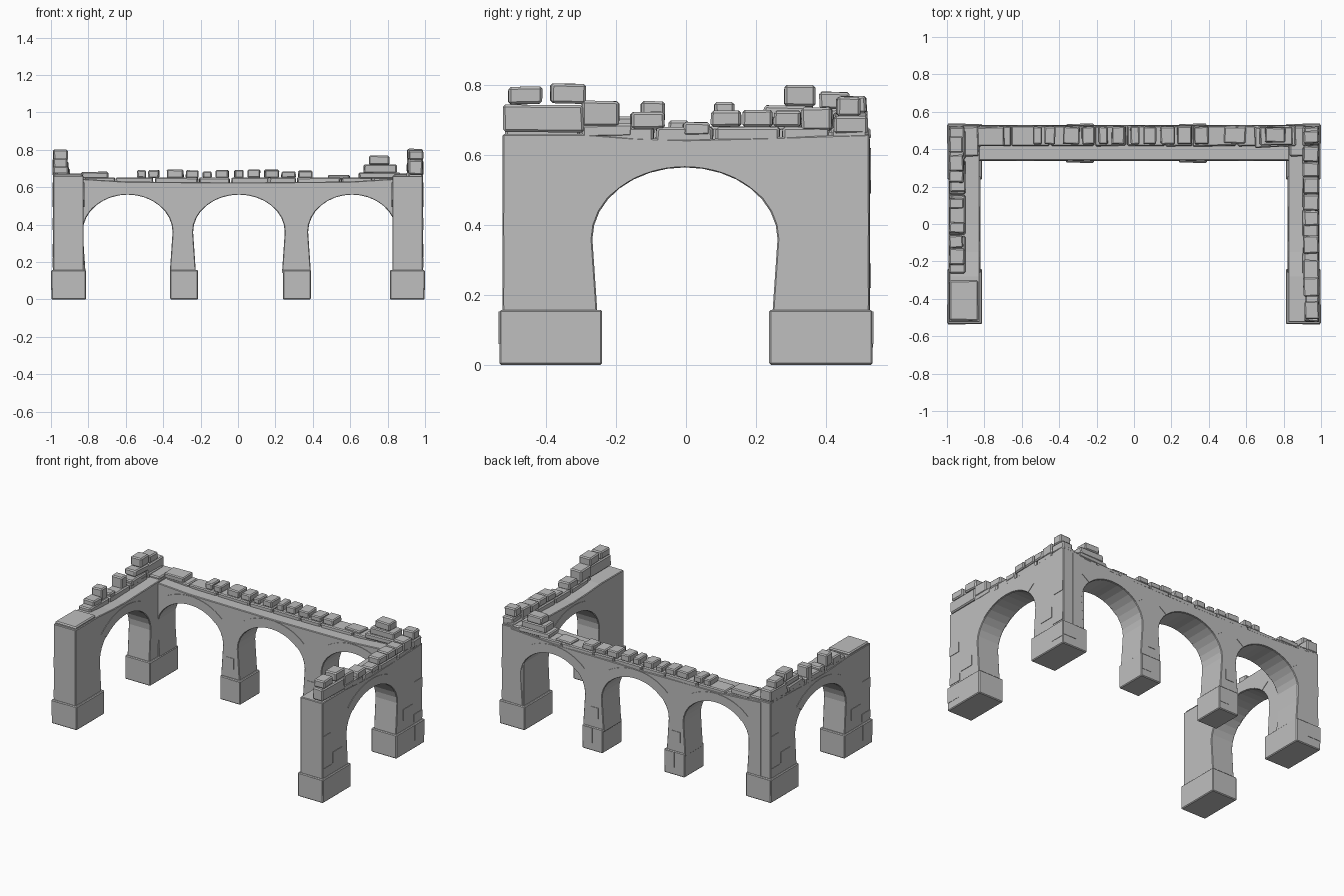
import bpy, bmesh, math, random
from mathutils import Matrix, Vector

cube = bpy.data.objects.get("Cube")
if cube:
    bpy.data.objects.remove(cube, do_unlink=True)
random.seed(4)

stone_grey = bpy.data.materials.new("stone_grey")
stone_grey.use_nodes = True
GREY = (0.52, 0.52, 0.52, 1)
stone_grey.diffuse_color = GREY
bsdf = stone_grey.node_tree.nodes["Principled BSDF"]
bsdf.inputs["Base Color"].default_value = GREY
bsdf.inputs["Roughness"].default_value = 0.9

SPRING = 0.36
FOOT = 0.14


def finish(bm, name, bevel=0.0):
    """Turn a bmesh into a flat shaded object with chipped edges."""
    bmesh.ops.recalc_face_normals(bm, faces=bm.faces)
    mesh = bpy.data.meshes.new(name)
    bm.to_mesh(mesh)
    bm.free()
    obj = bpy.data.objects.new(name, mesh)
    bpy.context.collection.objects.link(obj)
    mesh.materials.append(stone_grey)
    if bevel:
        mod = obj.modifiers.new("worn_edges", "BEVEL")
        mod.width = bevel
        mod.segments = 1
        mod.limit_method = "ANGLE"
        mod.angle_limit = math.radians(50)
    return obj


def place(axis, along, depth, z):
    return Vector((along, depth, z)) if axis == "x" else Vector((depth, along, z))


def extrude_profile(bm, axis, points, d0, d1):
    """Extrude an (along, height) outline between two depths."""
    face = bm.faces.new([bm.verts.new(place(axis, u, d0, z)) for u, z in points])
    new = bmesh.ops.extrude_face_region(bm, geom=[face])["geom"]
    verts = [v for v in new if isinstance(v, bmesh.types.BMVert)]
    bmesh.ops.translate(bm, verts=verts, vec=place(axis, 0, d1 - d0, 0))


def arc(centre, half, rise, start=180, end=0, steps=16):
    result = []
    for i in range(steps + 1):
        a = math.radians(start + (end - start) * i / steps)
        result.append((centre + half * math.cos(a), SPRING + rise * math.sin(a)))
    return result


def arcade(name, axis, ends, arches, top, d0, d1):
    """Wall pierced by arches, with raised arch rings on both faces."""
    outline = [(ends[0], FOOT)]
    for centre, half, rise in arches:
        reveal = half - 0.015
        outline.append((centre - reveal, FOOT))
        outline += arc(centre, half, rise)
        outline.append((centre + reveal, FOOT))
    outline.append((ends[1], FOOT))
    outline += reversed(top)
    bm = bmesh.new()
    extrude_profile(bm, axis, outline, d0, d1)
    finish(bm, name, 0.004)

    bm = bmesh.new()
    for centre, half, rise in arches:
        band = arc(centre, half + 0.002, rise + 0.002, 140, 40)
        band += arc(centre, half + 0.07, rise + 0.06, 40, 140)
        extrude_profile(bm, axis, band, d0 - 0.003, d1 + 0.003)
    finish(bm, name + "_arch_rings")


def add_stone(bm, x, y, z, wobble=3.0):
    """One roughly squared block, given as ranges on each axis."""
    size = [b - a for a, b in (x, y, z)]
    middle = [(a + b) / 2 for a, b in (x, y, z)]
    turn = Matrix.Rotation(math.radians(random.uniform(-wobble, wobble)), 4, "Z")
    tilt = Matrix.Rotation(math.radians(random.uniform(-wobble, wobble) / 2), 4, "X")
    new = bmesh.ops.create_cube(bm, size=1)["verts"]
    for v in new:
        for i in range(3):
            v.co[i] *= size[i] * random.uniform(0.93, 1.0)
    bmesh.ops.transform(bm, matrix=Matrix.Translation(middle) @ turn @ tilt, verts=new)


def add_box(bm, x, y, z):
    new = bmesh.ops.create_cube(bm, size=1)["verts"]
    for v in new:
        v.co = [(a + b) / 2 + c * (b - a) for c, (a, b) in zip(v.co, (x, y, z))]


# Three arch back wall
arcade("back_wall", "x", (-0.92, 0.92),
       [(-0.59, 0.24, 0.2), (0.005, 0.245, 0.2), (0.61, 0.235, 0.2)],
       [(-0.92, 0.65), (-0.6, 0.63), (0, 0.625), (0.6, 0.63), (0.92, 0.65)],
       0.34, 0.527)

# Single arch side walls
SIDE_TOP = [(-0.525, 0.66), (-0.28, 0.66), (-0.15, 0.65), (0, 0.645),
            (0.2, 0.65), (0.525, 0.66)]
for side, name in ((-1, "right_wall"), (1, "left_wall")):
    d0, d1 = sorted((side * 0.825, side * 0.988))
    arcade(name, "y", (-0.525, 0.525), [(-0.003, 0.265, 0.205)], SIDE_TOP, d0, d1)

# Wider plinths under every pier
bm = bmesh.new()
for side in (-1, 1):
    x = sorted((side * 0.812, side * 0.998))
    add_box(bm, x, (-0.534, -0.24), (0, 0.157))
    add_box(bm, x, (0.238, 0.534), (0, 0.157))
for centre in (-0.288, 0.315):
    add_box(bm, (centre - 0.075, centre + 0.075), (0.328, 0.534), (0, 0.157))
finish(bm, "pier_plinths", 0.005)

# Dressed facing stones, barely proud of the walls
bm = bmesh.new()
for side in (-1, 1):
    outer = sorted((side * 0.97, side * 0.991))
    outer_base = sorted((side * 0.98, side * 1.0))
    for end in (-1, 1):
        def span(a, b):
            return sorted((end * a, end * b))
        add_box(bm, outer, span(0.43, 0.523), (0.17, 0.22))
        add_box(bm, outer, span(0.44, 0.523), (0.37, 0.435))
        add_box(bm, outer, span(0.32, 0.42), (0.225, 0.295))
        add_box(bm, outer_base, span(0.43, 0.53), (0.05, 0.152))
        face = span(0.515, 0.5365)
        add_box(bm, sorted((side * 0.9, side * 0.995)), face, (0.06, 0.152))
for centre in (-0.288, 0.315):
    add_box(bm, (centre, centre + 0.07), (0.326, 0.536), (0.05, 0.15))
    add_box(bm, (centre - 0.04, centre + 0.02), (0.337, 0.53), (0.22, 0.29))
finish(bm, "facing_stones")

# Back wall coping: thin bed slabs, then a row of small blocks
bm = bmesh.new()
x = -0.82
while x < 0.8:
    width = random.uniform(0.14, 0.24)
    add_stone(bm, (x, min(x + width, 0.86)), (0.415, 0.526), (0.615, 0.652), 1)
    x += width
for x0, x1 in ((-0.54, -0.49), (-0.48, -0.42), (-0.38, -0.29), (-0.28, -0.21),
               (-0.19, -0.14), (-0.12, -0.05), (-0.02, 0.03), (0.05, 0.12),
               (0.14, 0.22), (0.23, 0.31), (0.32, 0.4)):
    add_stone(bm, (x0, x1), (0.425, 0.522), (0.648, random.uniform(0.68, 0.695)))
add_stone(bm, (-0.84, -0.69), (0.415, 0.522), (0.645, 0.682))
add_stone(bm, (0.48, 0.6), (0.43, 0.52), (0.64, 0.665))
add_stone(bm, (0.64, 0.87), (0.41, 0.525), (0.645, 0.68))
add_stone(bm, (0.67, 0.85), (0.42, 0.522), (0.675, 0.722))
add_stone(bm, (0.7, 0.81), (0.435, 0.518), (0.72, 0.77))
finish(bm, "back_wall_coping", 0.006)

# Side wall rubble: (start, end, bottom, top) along each wall
LEFT_STONES = [
    (-0.525, -0.29, 0.665, 0.745), (-0.51, -0.41, 0.745, 0.797),
    (-0.39, -0.285, 0.747, 0.806), (-0.3, -0.19, 0.68, 0.757),
    (-0.3, -0.15, 0.65, 0.69), (-0.16, -0.06, 0.675, 0.725),
    (-0.01, 0.07, 0.655, 0.695), (0.07, 0.16, 0.68, 0.728),
    (0.16, 0.25, 0.68, 0.73), (0.25, 0.33, 0.68, 0.728),
    (0.33, 0.42, 0.67, 0.738), (0.42, 0.52, 0.66, 0.712),
    (0.43, 0.5, 0.71, 0.768)]
RIGHT_STONES = [
    (-0.22, -0.13, 0.66, 0.712), (-0.13, -0.06, 0.675, 0.755),
    (-0.05, 0.01, 0.66, 0.7), (0.08, 0.14, 0.66, 0.755),
    (0.17, 0.34, 0.66, 0.7), (0.22, 0.37, 0.7, 0.742),
    (0.28, 0.37, 0.74, 0.802), (0.34, 0.52, 0.66, 0.735),
    (0.38, 0.47, 0.73, 0.782)]
for side, name, blocks in ((1, "left_wall_rubble", LEFT_STONES),
                           (-1, "right_wall_rubble", RIGHT_STONES)):
    bm = bmesh.new()
    y = -0.27
    while y < 0.5:
        length = random.uniform(0.14, 0.22)
        x = sorted((side * 0.9, side * 0.988))
        add_stone(bm, x, (y, min(y + length, 0.522)), (0.635, 0.682), 1)
        y += length
    for y0, y1, z0, z1 in blocks:
        inner = random.uniform(0.9, 0.915)
        add_stone(bm, sorted((side * inner, side * 0.99)), (y0, y1), (z0, z1))
    if side < 0:
        add_stone(bm, (-0.988, -0.83), (-0.52, -0.3), (0.64, 0.675), 1)
    # Corner bed slab
    add_stone(bm, sorted((side * 0.83, side * 0.985)), (0.36, 0.523), (0.63, 0.672), 1)
    finish(bm, name, 0.007)
